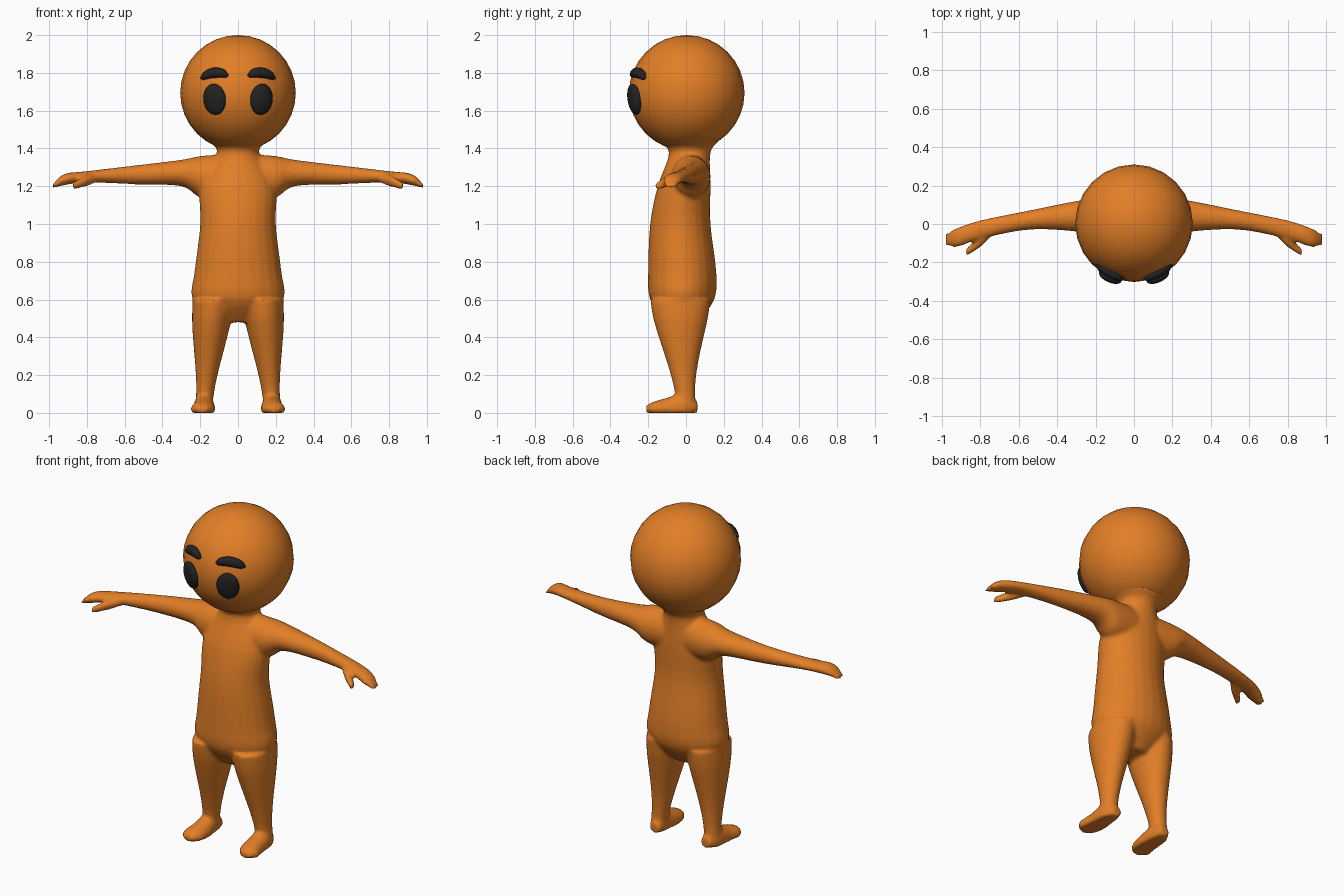
import bpy, bmesh, math
from mathutils import Matrix, Vector

cube = bpy.data.objects.get("Cube")
if cube:
    bpy.data.objects.remove(cube, do_unlink=True)


def material(name, red, green, blue):
    color = (red, green, blue, 1)
    mat = bpy.data.materials.new(name)
    mat.use_nodes = True
    mat.diffuse_color = color
    mat.node_tree.nodes["Principled BSDF"].inputs["Base Color"].default_value = color
    return mat


orange = material("orange skin", .76, .21, .02)
black = material("soft black", .017, .017, .017)

head_radius = .306
head_centre = Vector((0, .004, 2 - head_radius))


def blend(rows, steps):
    """Smooth curve through the section rows."""
    rows = [Vector(row) for row in rows]
    last = len(rows) - 1
    result = []
    for i in range(last):
        before, start = rows[max(i - 1, 0)], rows[i]
        end, after = rows[i + 1], rows[min(i + 2, last)]
        leave, arrive = (end - before) / 2, (after - start) / 2
        for step in range(steps):
            t = step / steps
            ease = t * t * (3 - 2 * t)
            result.append(start.lerp(end, ease)
                          + leave * t * (1 - t) ** 2 - arrive * t * t * (1 - t))
    return result + [rows[last]]


def loft(bm, axis, rows, side=1, sides=24, steps=4):
    """Tube along an axis; a row is position, two centre offsets, two radii."""
    rings = []
    for along, a, b, radius_a, radius_b in blend(rows, steps):
        ring = []
        for k in range(sides):
            angle = math.tau * k / sides
            u = a + radius_a * math.cos(angle)
            v = b + radius_b * math.sin(angle)
            x, y, z = {"x": (along, u, v), "y": (u, along, v), "z": (u, v, along)}[axis]
            ring.append(bm.verts.new((side * x, y, max(z, 0))))
        rings.append(ring)
    faces = [bm.faces.new(rings[0]), bm.faces.new(rings[-1])]
    for lower, upper in zip(rings, rings[1:]):
        for k in range(sides):
            j = (k + 1) % sides
            faces.append(bm.faces.new((lower[k], lower[j], upper[j], upper[k])))
    bmesh.ops.recalc_face_normals(bm, faces=faces)


def make_object(name, bm, mat):
    mesh = bpy.data.meshes.new(name)
    bm.to_mesh(mesh)
    bm.free()
    mesh.materials.append(mat)
    for polygon in mesh.polygons:
        polygon.use_smooth = True
    ob = bpy.data.objects.new(name, mesh)
    bpy.context.collection.objects.link(ob)
    return ob


def head_front(x, z):
    """Depth of the face surface at a given width and height."""
    offset = z - head_centre.z
    return head_centre.y - math.sqrt(head_radius ** 2 - x * x - offset * offset)


def leg_section(t):
    """Leg section from hip to ankle, narrowing with an eased taper."""
    ease = t * t * (3 - 2 * t)
    return (.6 - .56 * t, .13 + .05 * t, -.03 * math.cos(t * math.pi / 2),
            .11 - .065 * ease, .16 - .11 * ease ** .8)


def brow_section(t):
    """Eyebrow section that follows the face and arches in the middle."""
    x = .125 + .075 * t
    z = 1.8 - .02 * t * t - .007 * t
    radius = .025 * (1 - t * t) ** .4 + .003
    return x, head_front(x, z), z, radius, radius


# Torso and neck
body = bmesh.new()
loft(body, "z", [
    (.48, 0, -.02, .1, .08),
    (.6, 0, -.02, .24, .17),
    (.75, 0, -.02, .23, .18),
    (1, 0, -.03, .2, .16),
    (1.2, 0, -.01, .2, .14),
    (1.38, 0, .02, .11, .11),
    (1.44, 0, .01, .17, .17)])

for side in (1, -1):
    # Leg
    loft(body, "z", [leg_section(i / 6) for i in range(7)], side)
    # Foot with a flat sole
    loft(body, "y", [
        (.06, .17, .03, .03, .03),
        (0, .18, .03, .05, .08),
        (-.1, .18, .02, .06, .06),
        (-.17, .19, .02, .06, .04),
        (-.21, .19, .02, .03, .02)], side)
    # Arm and mitten hand
    loft(body, "x", [
        (.05, .02, 1.25, .1, .12),
        (.2, .03, 1.25, .1, .11),
        (.3, .04, 1.27, .08, .07),
        (.55, .02, 1.26, .05, .05),
        (.8, -.03, 1.25, .05, .03),
        (.92, -.07, 1.235, .05, .03),
        (.98, -.08, 1.2, .03, .01)], side)
    # Thumb
    loft(body, "x", [
        (.75, -.05, 1.24, .02, .02),
        (.8, -.09, 1.23, .03, .03),
        (.875, -.15, 1.2, .02, .02)], side)

# Fuse the overlapping parts into one soft skin
body = make_object("body", body, orange)
fuse = body.modifiers.new("fuse", "REMESH")
fuse.mode = "VOXEL"
fuse.voxel_size = .01
fuse.use_smooth_shade = True
soften = body.modifiers.new("soften", "SMOOTH")
soften.factor = .5
soften.iterations = 8

# Head
head = bmesh.new()
bmesh.ops.create_uvsphere(head, u_segments=24, v_segments=16, radius=head_radius,
                          matrix=Matrix.Translation(head_centre))
make_object("head", head, orange)

for side, label in ((1, "left"), (-1, "right")):
    # Eye: flattened ball turned to follow the face
    eye = bmesh.new()
    place = Matrix.Translation((side * .124, head_front(.124, 1.66), 1.66))
    turn = Matrix.Rotation(side * math.radians(24), 4, "Z")
    tilt = Matrix.Rotation(math.radians(9), 4, "X")
    flatten = Matrix.Diagonal((.064, .028, .083, 1))
    bmesh.ops.create_uvsphere(eye, u_segments=20, v_segments=14, radius=1,
                              matrix=place @ turn @ tilt @ flatten)
    make_object(label + "_eye", eye, black)
    # Arched eyebrow
    brow = bmesh.new()
    loft(brow, "x", [brow_section(i / 5 - 1) for i in range(11)], side, sides=12, steps=1)
    make_object(label + "_eyebrow", brow, black)
